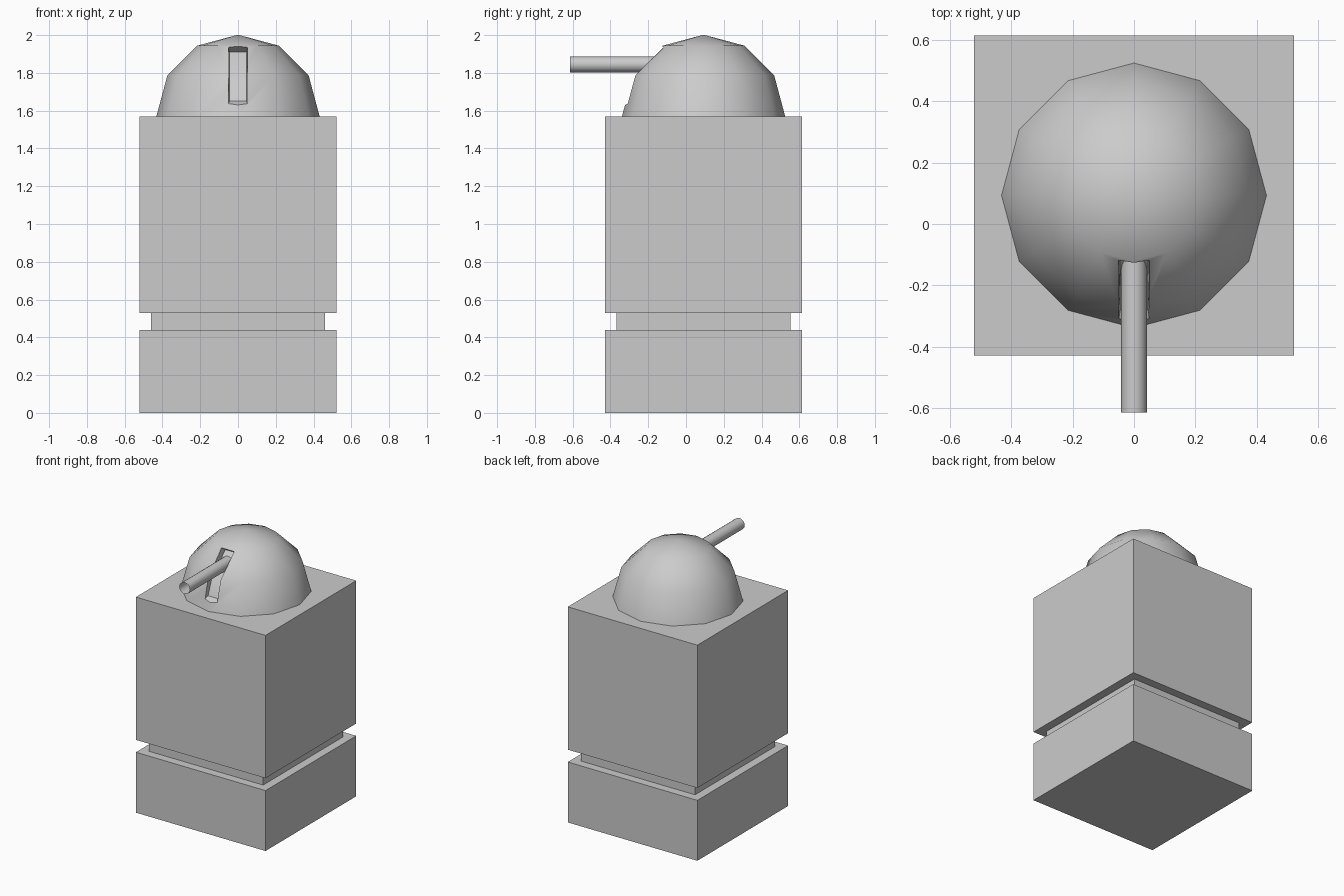
import bpy, bmesh, math
from mathutils import Matrix

cube = bpy.data.objects.get("Cube")
if cube:
    bpy.data.objects.remove(cube, do_unlink=True)

grey = bpy.data.materials.new("light grey")
grey.use_nodes = True
grey.diffuse_color = (0.6, 0.6, 0.6, 1)
grey.node_tree.nodes["Principled BSDF"].inputs["Base Color"].default_value = (0.6, 0.6, 0.6, 1)

CENTRE_Y = 0.093
ROOF_Z = 1.57


def finish(name, bm):
    bmesh.ops.recalc_face_normals(bm, faces=bm.faces)
    mesh = bpy.data.meshes.new(name)
    bm.to_mesh(mesh)
    bm.free()
    mesh.materials.append(grey)
    obj = bpy.data.objects.new(name, mesh)
    bpy.context.collection.objects.link(obj)
    return obj


def select_only(obj):
    bpy.ops.object.select_all(action="DESELECT")
    obj.select_set(True)
    bpy.context.view_layer.objects.active = obj


def smooth(obj, degrees):
    select_only(obj)
    bpy.ops.object.shade_smooth_by_angle(angle=math.radians(degrees))


def block(name, half, bottom, top):
    bm = bmesh.new()
    place = Matrix.Translation((0, CENTRE_Y, (bottom + top) / 2))
    size = Matrix.Diagonal((2 * half, 2 * half, top - bottom, 1))
    bmesh.ops.create_cube(bm, size=1, matrix=place @ size)
    return finish(name, bm)


# Square tower with a recessed band
block("base_block", 0.522, 0, 0.44)
block("recessed_band", 0.46, 0.44, 0.53)
block("tower_block", 0.522, 0.53, ROOF_Z)

# Twelve-sided half dome
bm = bmesh.new()
bmesh.ops.create_uvsphere(bm, u_segments=12, v_segments=6, radius=0.432,
                          matrix=Matrix.Translation((0, CENTRE_Y, ROOF_Z)))
cut = bmesh.ops.bisect_plane(bm, geom=bm.verts[:] + bm.edges[:] + bm.faces[:], dist=1e-4,
                             plane_co=(0, 0, ROOF_Z), plane_no=(0, 0, 1), clear_inner=True)
bmesh.ops.holes_fill(bm, edges=[e for e in bm.edges if e.is_boundary], sides=0)
dome = finish("dome", bm)

# Slot cutter: tapers inward and follows the dome's curve
inner = [(-0.28, 1.65), (-0.235, 1.765), (-0.08, 1.91)]
outer = [(-0.41, 1.59), (-0.41, 1.90), (-0.20, 1.99)]
bm = bmesh.new()


def side_verts(s):
    return ([bm.verts.new((s * 0.045, y, z)) for y, z in inner],
            [bm.verts.new((s * 0.064, y, z)) for y, z in outer])


(li, lo), (ri, ro) = side_verts(1), side_verts(-1)
for i in range(2):
    for a, b in ((li, lo), (lo, ro), (ro, ri), (ri, li)):
        bm.faces.new((a[i], a[i + 1], b[i + 1], b[i]))
for i in (0, 2):
    bm.faces.new((li[i], lo[i], ro[i], ri[i]))
cutter = finish("slot_cutter", bm)
cutter.hide_render = True

mod = dome.modifiers.new("slot", "BOOLEAN")
mod.operation = "DIFFERENCE"
mod.solver = "EXACT"
mod.object = cutter
select_only(dome)
bpy.ops.object.modifier_apply(modifier=mod.name)
bpy.data.objects.remove(cutter, do_unlink=True)
smooth(dome, 40)

# Open-ended barrel
bm = bmesh.new()
bmesh.ops.create_cone(bm, cap_ends=False, segments=16, radius1=0.042, radius2=0.042, depth=0.5,
                      matrix=Matrix.Translation((0, -0.365, 1.845)) @ Matrix.Rotation(math.pi / 2, 4, "X"))
barrel = finish("barrel", bm)
smooth(barrel, 40)
